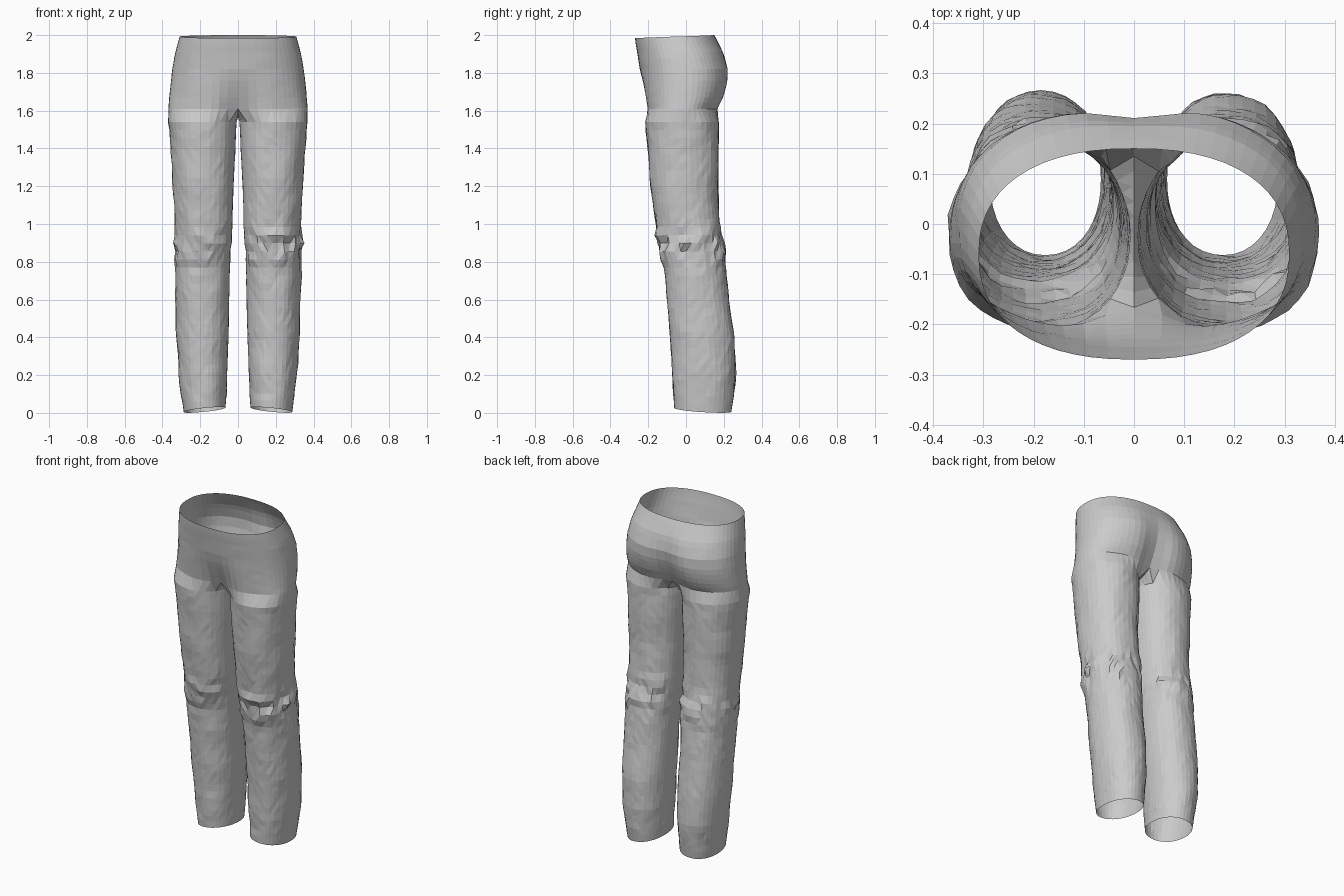
import bpy, bmesh, math, random
from mathutils import Vector, noise

if "Cube" in bpy.data.objects:
    bpy.data.objects.remove(bpy.data.objects["Cube"])

random.seed(4)

# leg sections: z, outer x, inner x, front y, back y
LEG = [(0.00, .287, .066, -.062, .240), (0.08, .298, .062, -.067, .252),
       (0.20, .313, .057, -.075, .264), (0.40, .325, .050, -.085, .255),
       (0.60, .333, .046, -.100, .228), (0.78, .333, .043, -.118, .210),
       (0.90, .334, .036, -.145, .200), (1.00, .333, .030, -.162, .178),
       (1.20, .345, .024, -.188, .168), (1.40, .355, .014, -.203, .172),
       (1.54, .367, .008, -.214, .172)]
# torso sections: z, half width, front y, back y, front pinch, back pinch
TORSO = [(1.61, .368, -.216, .180, .050, .045), (1.68, .363, -.226, .215, .028, .045),
         (1.75, .356, -.236, .233, .010, .035), (1.82, .348, -.245, .233, .000, .022),
         (1.90, .334, -.257, .207, .000, .008), (1.96, .319, -.266, .172, .000, .000),
         (2.00, .309, -.270, .150, .000, .000)]
K, M = 28, 10           # segments around outer arc / inner thigh arc
SPLIT = math.radians(140)


def sample(table, z):
    for a, b in zip(table, table[1:]):
        if z <= b[0] + 1e-6:
            t = (z - a[0]) / (b[0] - a[0])
            return [p + (q - p) * t for p, q in zip(a[1:], b[1:])]
    return table[-1][1:]


def spow(v, p):
    return math.copysign(abs(v) ** p, v)


def leg_ring(z):
    xo, xi, yf, yb = sample(LEG, z)
    cx, cy, rx, ry = (xo + xi) / 2, (yf + yb) / 2, (xo - xi) / 2, (yb - yf) / 2
    angles = [-SPLIT + 2 * SPLIT * i / K for i in range(K + 1)]
    angles += [SPLIT + (2 * math.pi - 2 * SPLIT) * i / M for i in range(1, M)]
    fade = max(0, 1 - z / 0.2)
    pts = []
    for a in angles:
        c, s = math.cos(a), math.sin(a)
        hem = (0.016 - 0.012 * c - 0.010 * s) * fade
        pts.append(Vector((cx + rx * spow(c, .93), cy + ry * spow(s, .93), z + hem)))
    return pts


def torso_arc(z):
    a, yf, yb, pf, pb = sample(TORSO, z)
    cy, ry = (yf + yb) / 2, (yb - yf) / 2
    top = max(0, (z - 1.9) / 0.1)
    pts = []
    for i in range(K + 1):
        t = -math.pi / 2 + math.pi * i / K
        c, s = max(0, math.cos(t)), math.sin(t)
        x = a * c ** .86 if 0 < i < K else 0
        y = cy + ry * spow(s, .86)
        dip = math.exp(-(x / .09) ** 2)
        y += dip * (pf if s < 0 else -pb)
        pts.append(Vector((x, y, z - top * 0.008 * (1 - s))))
    return pts


def crotch_seam(front, back):
    # saddle between the legs, running back to front on x = 0
    pts = []
    for j in range(1, M):
        p = back.lerp(front, j / M)
        p.z -= 0.045 * math.sin(math.pi * j / M) ** .7
        pts.append(p)
    return pts


def build_half(bm, side):
    def add(points):
        return [bm.verts.new((p.x * side, p.y, p.z)) for p in points]

    def bridge(lo, hi, closed):
        n = len(lo)
        for i in range(n if closed else n - 1):
            k = (i + 1) % n
            bm.faces.new((lo[i], lo[k], hi[k], hi[i]))

    n_leg = 36
    rings = [add(leg_ring(1.54 * i / n_leg)) for i in range(n_leg + 1)]
    arcs = [torso_arc(1.61 + 0.39 * i / 13) for i in range(14)]
    seam = crotch_seam(arcs[0][0], arcs[0][-1])
    arc_verts = [add(a) for a in arcs]
    rings.append(arc_verts[0] + add(seam))
    for lo, hi in zip(rings, rings[1:]):
        bridge(lo, hi, True)
    for lo, hi in zip(arc_verts, arc_verts[1:]):
        bridge(lo, hi, False)


def bump(z, centre, width):
    return math.exp(-((z - centre) / width) ** 2)


def crumple(bm):
    # cloth folds: light on the legs, strong at the knees and under the seat
    bm.normal_update()
    moves = []
    for v in bm.verts:
        x, y, z = v.co
        if z > 1.9 or z < 0.08 or abs(x) < 0.001:
            continue
        knee = bump(z, .88, .09) * (1.0 if x > 0 else .65)
        seat = bump(z, 1.55, .06) * (1 if y > 0 else .4)
        soft = noise.noise(Vector((x * 9, y * 9, z * 6)))
        fold = noise.noise(Vector((x * 7 + 5, y * 7, z * 26)))
        amp = .003 if z < 1.6 else .001
        d = amp * soft * 2 + .030 * knee * fold + .014 * seat * fold + .004 * knee
        d += random.uniform(-1, 1) * (amp * .5 + .006 * knee)
        if abs(x) < .06:
            d = min(d * .3, .003)
        moves.append((v, v.normal * d))
    for v, d in moves:
        v.co += d


# trousers: one open cloth shell, waist to hems
bm = bmesh.new()
for side in (1, -1):
    build_half(bm, side)
bmesh.ops.remove_doubles(bm, verts=[v for v in bm.verts if abs(v.co.x) < 1e-5], dist=1e-5)
bmesh.ops.recalc_face_normals(bm, faces=bm.faces)
crumple(bm)
bmesh.ops.triangulate(bm, faces=[f for f in bm.faces if f.calc_center_median().z < 1.6])
mesh = bpy.data.meshes.new("trousers")
bm.to_mesh(mesh)
bm.free()
trousers = bpy.data.objects.new("trousers", mesh)
bpy.context.collection.objects.link(trousers)
